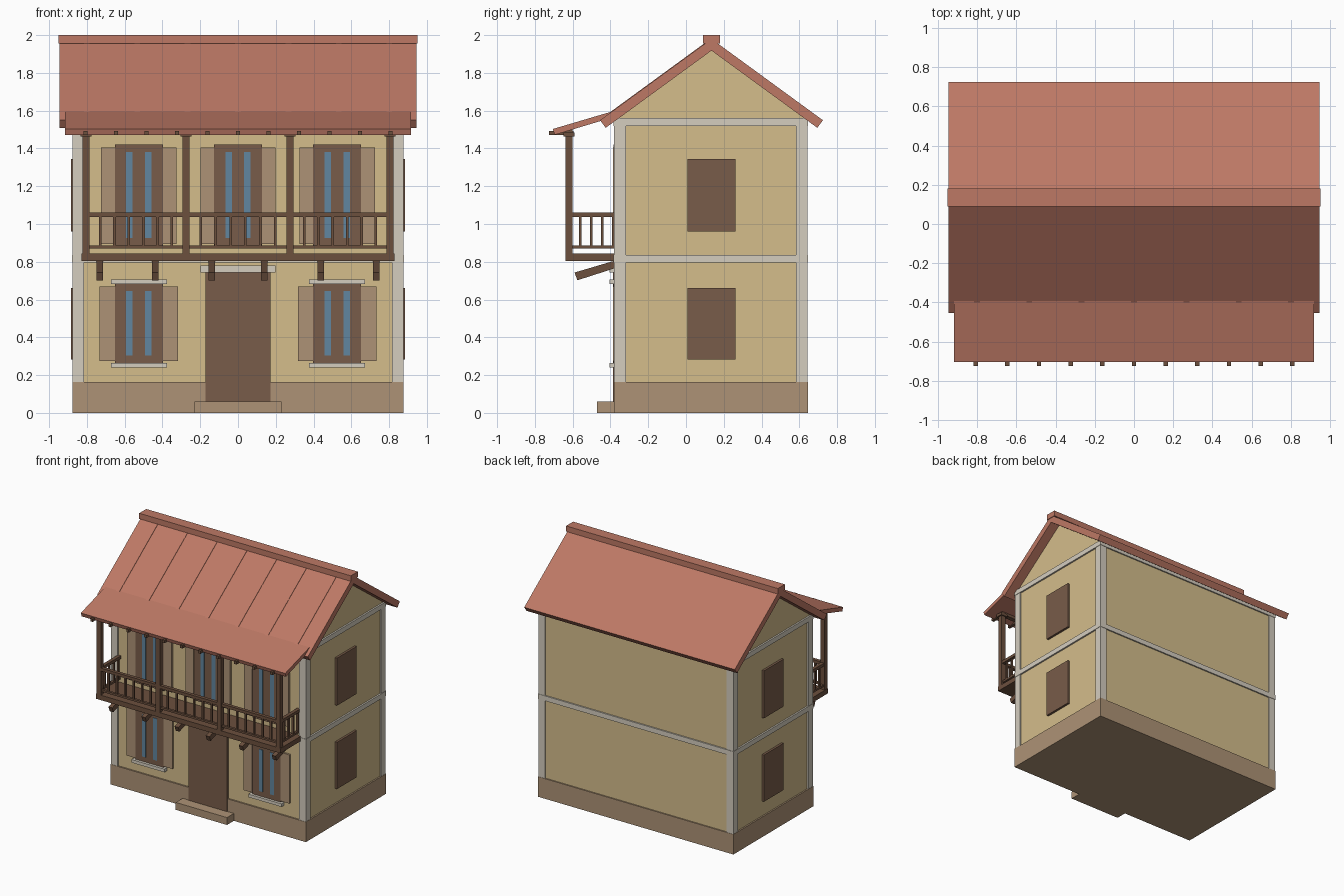
import bpy

cube = bpy.data.objects.get("Cube")
if cube:
    bpy.data.objects.remove(cube, do_unlink=True)


def material(name, rgb):
    m = bpy.data.materials.new(name)
    m.use_nodes = True
    m.diffuse_color = (*rgb, 1)
    m.node_tree.nodes["Principled BSDF"].inputs["Base Color"].default_value = (*rgb, 1)
    return m


PLASTER = material("ochre plaster", (0.66, 0.51, 0.26))
TRIM = material("pale stone", (0.66, 0.61, 0.52))
TAN = material("tan stone", (0.42, 0.29, 0.18))
BROWN = material("brown panel", (0.19, 0.107, 0.067))
WOOD = material("dark timber", (0.15, 0.08, 0.048))
TILE = material("terracotta", (0.51, 0.19, 0.13))
GLASS = material("blue glass", (0.12, 0.24, 0.35))


def mesh_object(name, verts, faces, mat):
    me = bpy.data.meshes.new(name)
    me.from_pydata(verts, [], faces)
    me.materials.append(mat)
    ob = bpy.data.objects.new(name, me)
    bpy.context.collection.objects.link(ob)
    return ob


def extrude(name, profile, x0, x1, mat):
    """Extrude an anticlockwise (y, z) profile along x."""
    n = len(profile)
    verts = [(x, y, z) for x in (x0, x1) for y, z in profile]
    faces = [tuple(reversed(range(n))), tuple(range(n, 2 * n))]
    faces += [(i, (i + 1) % n, n + (i + 1) % n, n + i) for i in range(n)]
    return mesh_object(name, verts, faces, mat)


def box(name, x, y, z, mat):
    """Box from (low, high) ranges on each axis."""
    profile = [(y[0], z[0]), (y[1], z[0]), (y[1], z[1]), (y[0], z[1])]
    return extrude(name, profile, x[0], x[1], mat)


def around(c, half):
    return (c - half, c + half)


RIDGE_Y = 0.135
FRONT, BACK = -0.37, 0.635      # wall faces
SIDE = 0.865

# Walls with gables, plinth and door step
extrude("walls", [(FRONT, 0.1), (BACK, 0.1), (BACK, 1.555), (RIDGE_Y, 1.925), (FRONT, 1.555)],
        -SIDE, SIDE, PLASTER)
box("plinth", (-0.877, 0.877), (-0.382, 0.645), (0, 0.163), TAN)
box("door_step", (-0.23, 0.23), (-0.47, -0.36), (0, 0.06), TAN)

# Corner pilasters and belt courses
for sx in (-1, 1):
    xs = sorted((sx * 0.815, sx * 0.875))
    box("corner_pilaster_front", xs, (-0.38, -0.318), (0.16, 1.54), TRIM)
    box("corner_pilaster_back", xs, (0.583, 0.643), (0.16, 1.54), TRIM)
    for z in (0.815, 1.54):
        box("side_belt", sorted((sx * 0.84, sx * 0.878)), (-0.383, 0.646), around(z, 0.02), TRIM)
for z in (0.815, 1.54):
    box("front_belt", (-0.878, 0.878), (-0.383, -0.35), around(z, 0.02), TRIM)
    box("back_belt", (-0.878, 0.878), (0.62, 0.646), around(z, 0.02), TRIM)

# Main roof slabs
SLOPE = 0.73


def roof_z(d):
    return 1.98 - SLOPE * d


for s, name in ((-1, "front_roof"), (1, "back_roof")):
    profile = [(RIDGE_Y, roof_z(0)), (RIDGE_Y, roof_z(0) - 0.062),
               (RIDGE_Y + s * 0.56, roof_z(0.56) - 0.062), (RIDGE_Y + s * 0.59, roof_z(0.59))]
    if s < 0:
        profile.reverse()
    extrude(name, profile, -0.945, 0.945, TILE)
box("ridge_cap", (-0.95, 0.95), around(RIDGE_Y, 0.045), (1.955, 2.0), TILE)

# Slim seams down the front slope
for i in range(-3, 4):
    x = i * 0.267
    d0, d1 = 0.03, 0.555
    extrude("roof_seam", [(RIDGE_Y - d1, roof_z(d1) - 0.01), (RIDGE_Y - d0, roof_z(d0) - 0.01),
                          (RIDGE_Y - d0, roof_z(d0) + 0.004), (RIDGE_Y - d1, roof_z(d1) + 0.004)],
            x - 0.015, x + 0.015, TILE)

# Balcony roof, beam and rafter tails
extrude("balcony_roof", [(-0.695, 1.472), (-0.37, 1.57), (-0.37, 1.602), (-0.705, 1.503)],
        -0.917, 0.917, TILE)
box("roof_beam", (-0.82, 0.82), (-0.635, -0.6), (1.477, 1.5), WOOD)
for i in range(-5, 6):
    box("rafter_tail", around(i * 0.1615, 0.011), (-0.725, -0.595), (1.47, 1.493), WOOD)

# Balcony deck and slanted brackets
box("balcony_deck", (-0.828, 0.828), (-0.637, -0.36), (0.805, 0.845), WOOD)
for sx in (-1, 1):
    for x in (0.14, 0.437, 0.733):
        extrude("deck_bracket", [(-0.575, 0.702), (-0.37, 0.768), (-0.37, 0.808), (-0.59, 0.743)],
                sx * x - 0.017, sx * x + 0.017, WOOD)

# Posts
POSTS = (-0.805, -0.275, 0.275, 0.805)
for x in POSTS:
    box("balcony_post", around(x, 0.019), (-0.637, -0.6), (0.84, 1.48), WOOD)
    box("post_cap", around(x, 0.03), (-0.648, -0.59), (1.462, 1.485), WOOD)

# Railings
RAILS = (("top_rail", (1.038, 1.062), 0.014), ("bottom_rail", (0.87, 0.886), 0.01))
for name, z, half in RAILS:
    box("front_" + name, (-0.805, 0.805), around(-0.618, half), z, WOOD)
    for x in (POSTS[0], POSTS[-1]):
        box("side_" + name, around(x, half), (-0.618, -0.36), z, WOOD)
for a, b in zip(POSTS, POSTS[1:]):
    for k in range(1, 7):
        box("front_baluster", around(a + (b - a) * k / 7, 0.007), around(-0.618, 0.007),
            (0.88, 1.045), WOOD)
for x in (POSTS[0], POSTS[-1]):
    for k in range(1, 5):
        box("side_baluster", around(x, 0.007), around(-0.618 + 0.058 * k, 0.007),
            (0.88, 1.045), WOOD)


def window(x, z, shutter):
    """Front window panel with narrow panes and open shutters."""
    box("window_panel", around(x, 0.127), (-0.384, -0.36), z, BROWN)
    for s in (-1, 1):
        box("window_pane", around(x + s * 0.05, 0.017), (-0.387, -0.38),
            (z[0] + 0.04, z[1] - 0.04), GLASS)
        box("shutter", around(x + s * (0.127 + shutter / 2), shutter / 2), (-0.386, -0.36),
            (z[0] + 0.01, z[1] - 0.015), TAN)


# Front openings
for x in (-0.525, 0, 0.525):
    window(x, (0.885, 1.42), 0.072)
for x in (-0.525, 0.525):
    window(x, (0.265, 0.685), 0.08)
    box("window_sill", around(x, 0.148), (-0.405, -0.36), (0.24, 0.265), TRIM)
    box("window_lintel", around(x, 0.148), (-0.405, -0.36), (0.683, 0.707), TRIM)
box("front_door", around(0, 0.173), (-0.386, -0.36), (0.06, 0.745), BROWN)
box("door_lintel", around(0, 0.198), (-0.405, -0.36), (0.742, 0.78), TRIM)

# Closed shutters on both gable walls
for sx in (-1, 1):
    for z in ((0.283, 0.662), (0.96, 1.345)):
        box("side_shutter", sorted((sx * 0.85, sx * 0.883)), around(RIDGE_Y, 0.126), z, BROWN)
